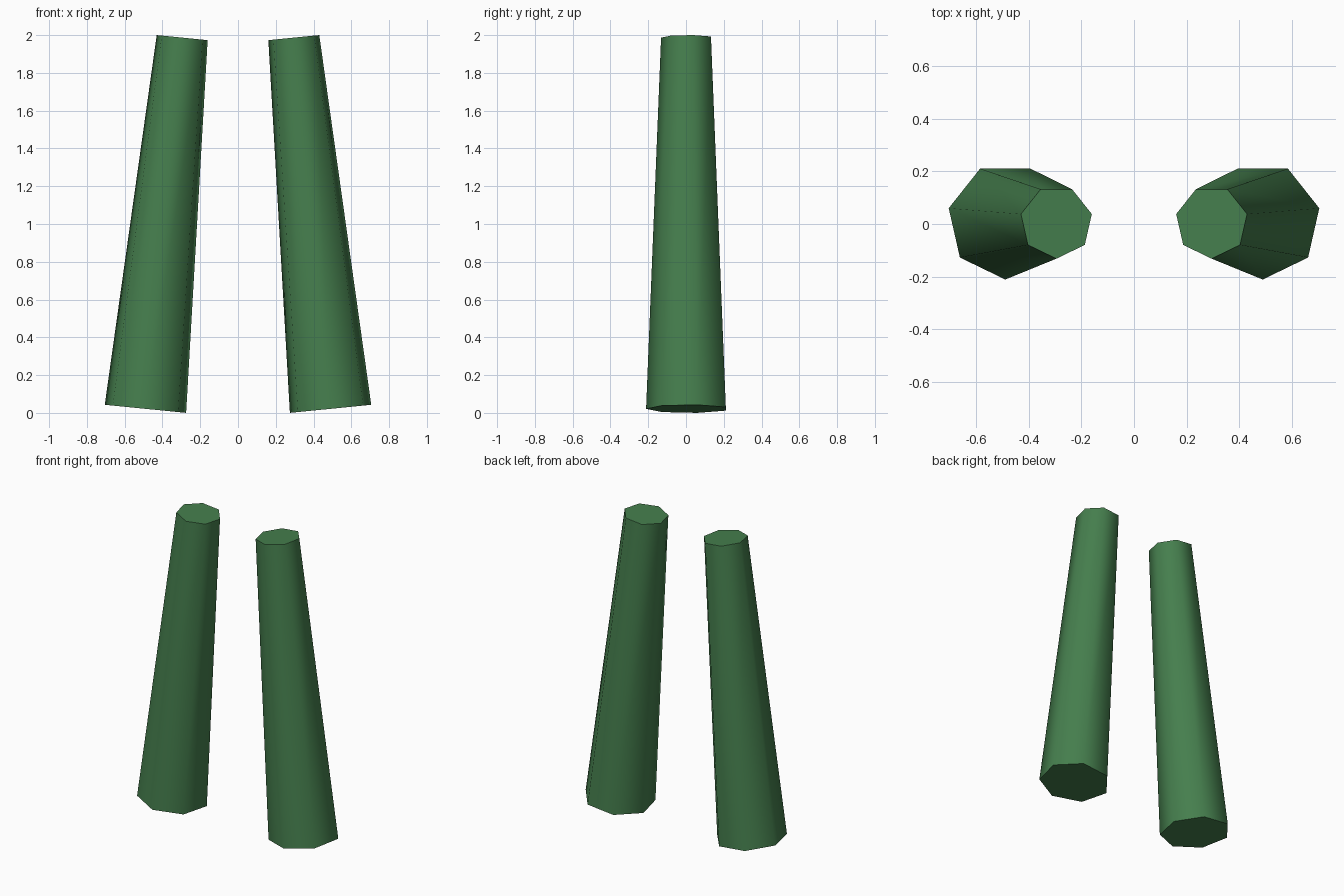
import bpy, bmesh, math
from mathutils import Vector

if "Cube" in bpy.data.objects:
    bpy.data.objects.remove(bpy.data.objects["Cube"])

SIDES = 7
green = bpy.data.materials.new("green")
green.diffuse_color = (0.06, 0.21, 0.075, 1)
green.use_nodes = True
green.node_tree.nodes["Principled BSDF"].inputs["Base Color"].default_value = green.diffuse_color


def tapered_leg(name, side):
    """Seven-sided tapered leg leaning inward; side is +1 or -1."""
    bottom = Vector((0.49 * side, 0.0107, 0.0215))
    top = Vector((0.2955 * side, 0.007, 1.9867))
    axis = Vector((top.x - bottom.x, 0, top.z - bottom.z)).normalized()
    across = Vector((axis.z, 0, -axis.x))
    bm = bmesh.new()

    def ring(centre, radius):
        verts = []
        for i in range(SIDES):
            a = -math.pi / 2 + 2 * math.pi * i / SIDES
            offset = across * math.cos(a) + Vector((0, math.sin(a), 0))
            verts.append(bm.verts.new(centre + offset * radius))
        return verts

    low, high = ring(bottom, 0.222), ring(top, 0.139)
    for i in range(SIDES):
        j = (i + 1) % SIDES
        bm.faces.new((low[i], low[j], high[j], high[i]))
    bm.faces.new(low[::-1])
    bm.faces.new(high)
    mesh = bpy.data.meshes.new(name)
    bm.to_mesh(mesh)
    bm.free()
    mesh.materials.append(green)
    obj = bpy.data.objects.new(name, mesh)
    bpy.context.collection.objects.link(obj)

    # Smooth sides, crisp end caps
    bpy.ops.object.select_all(action='DESELECT')
    obj.select_set(True)
    bpy.context.view_layer.objects.active = obj
    bpy.ops.object.shade_smooth_by_angle(angle=math.radians(60))


# Left and right legs
tapered_leg("right_leg", 1)
tapered_leg("left_leg", -1)
